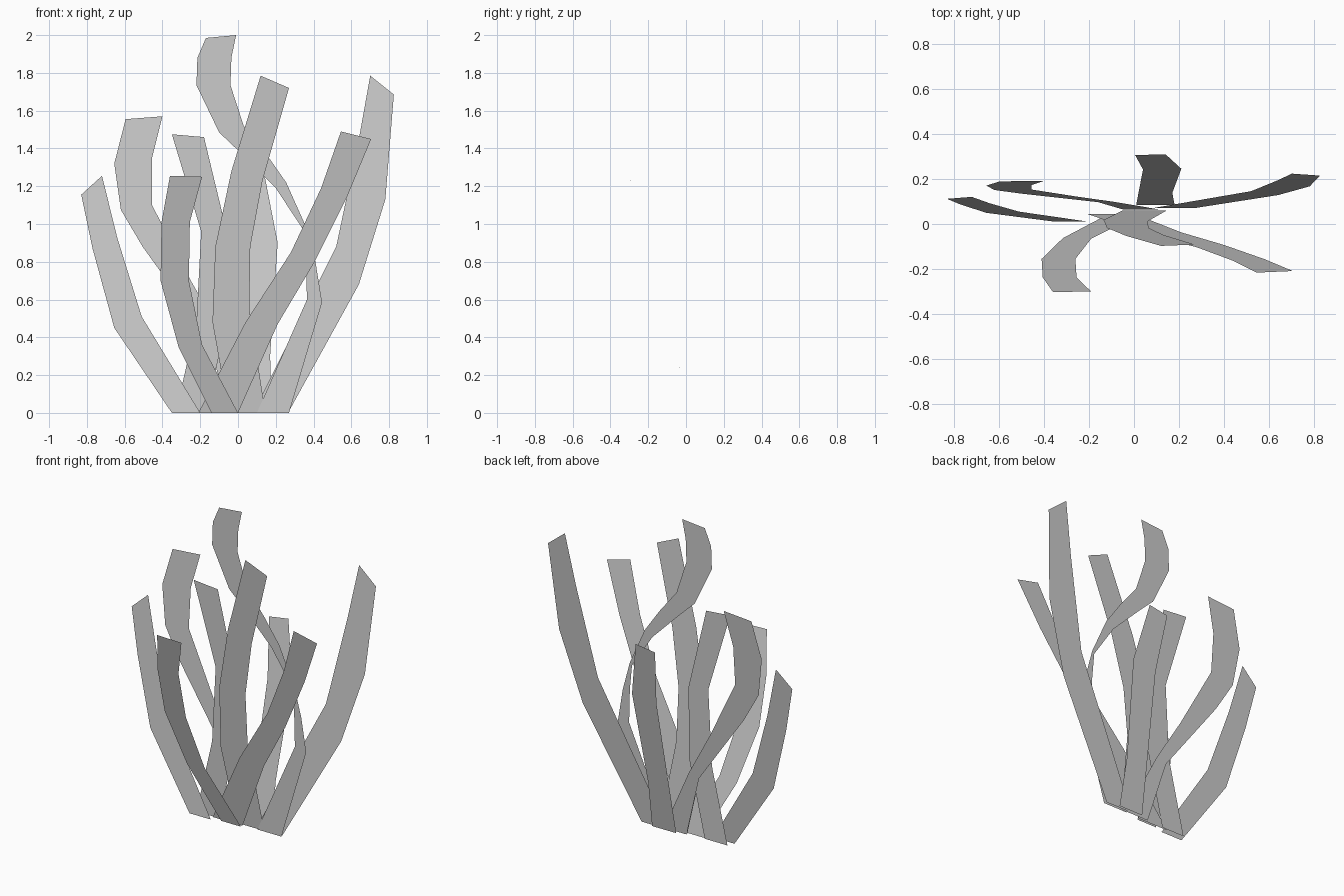
import bpy


def blade(name, y0, lean, rungs):
    """Flat ribbon leaning in y; each rung is (left x, left z, right x, right z)."""
    verts = []
    for xl, zl, xr, zr in rungs:
        verts += [(xl, y0 + lean * zl, zl), (xr, y0 + lean * zr, zr)]
    faces = [(2 * i, 2 * i + 2, 2 * i + 3, 2 * i + 1) for i in range(len(rungs) - 1)]
    mesh = bpy.data.meshes.new(name)
    mesh.from_pydata(verts, [], faces)
    bpy.context.collection.objects.link(bpy.data.objects.new(name, mesh))


# upright blades in the middle plane
blade("tall_curled_blade", 0.053, 0.0, [
    (0.10, 0, 0.27, 0), (0.365, 0.60, 0.445, 0.585), (0.36, 0.81, 0.41, 0.80),
    (0.345, 0.97, 0.36, 0.985), (0.20, 1.19, 0.255, 1.22), (0.0, 1.39, 0.15, 1.37),
    (-0.10, 1.485, 0.03, 1.52), (-0.22, 1.735, -0.04, 1.735),
    (-0.215, 1.88, -0.035, 1.88), (-0.17, 1.985, -0.01, 2.0)])
blade("left_middle_blade", 0.053, 0.0, [
    (-0.33, 0, -0.17, 0), (-0.22, 0.48, -0.06, 0.48),
    (-0.195, 0.96, -0.055, 0.94), (-0.35, 1.475, -0.18, 1.46)])

# blades leaning forward
blade("centre_blade", 0.06, -0.088, [
    (-0.05, 0, 0.145, 0), (-0.135, 0.48, 0.06, 0.55), (-0.12, 0.88, 0.065, 0.88),
    (-0.035, 1.28, 0.13, 1.23), (0.12, 1.785, 0.27, 1.72)])
blade("front_right_blade", 0.045, -0.175, [
    (-0.21, 0, 0.0, 0), (0.04, 0.48, 0.21, 0.47), (0.28, 0.85, 0.40, 0.79),
    (0.44, 1.19, 0.58, 1.15), (0.545, 1.49, 0.705, 1.45)])
blade("front_left_blade", 0.03, -0.264, [
    (-0.14, 0, 0.0, 0), (-0.315, 0.35, -0.19, 0.36), (-0.41, 0.70, -0.26, 0.70),
    (-0.405, 1.01, -0.255, 1.01), (-0.36, 1.255, -0.19, 1.25)])

# blades leaning back
blade("outer_right_blade", 0.07, 0.086, [
    (0.08, 0, 0.265, 0), (0.52, 0.88, 0.64, 0.68),
    (0.64, 1.45, 0.78, 1.13), (0.70, 1.785, 0.825, 1.685)])
blade("back_left_blade", 0.065, 0.08, [
    (-0.05, 0, 0.11, 0), (-0.16, 0.40, -0.09, 0.42), (-0.505, 0.88, -0.25, 0.70),
    (-0.62, 1.075, -0.455, 1.10), (-0.655, 1.32, -0.455, 1.35),
    (-0.595, 1.555, -0.40, 1.57)])
blade("outer_left_blade", 0.01, 0.088, [
    (-0.35, 0, -0.20, 0), (-0.655, 0.45, -0.51, 0.51),
    (-0.77, 0.87, -0.64, 0.93), (-0.83, 1.155, -0.72, 1.255)])
blade("back_blade", 0.085, 0.178, [
    (0.01, 0, 0.18, 0), (0.02, 0.30, 0.17, 0.30),
    (0.04, 0.88, 0.21, 0.90), (0.005, 1.24, 0.14, 1.26)])
